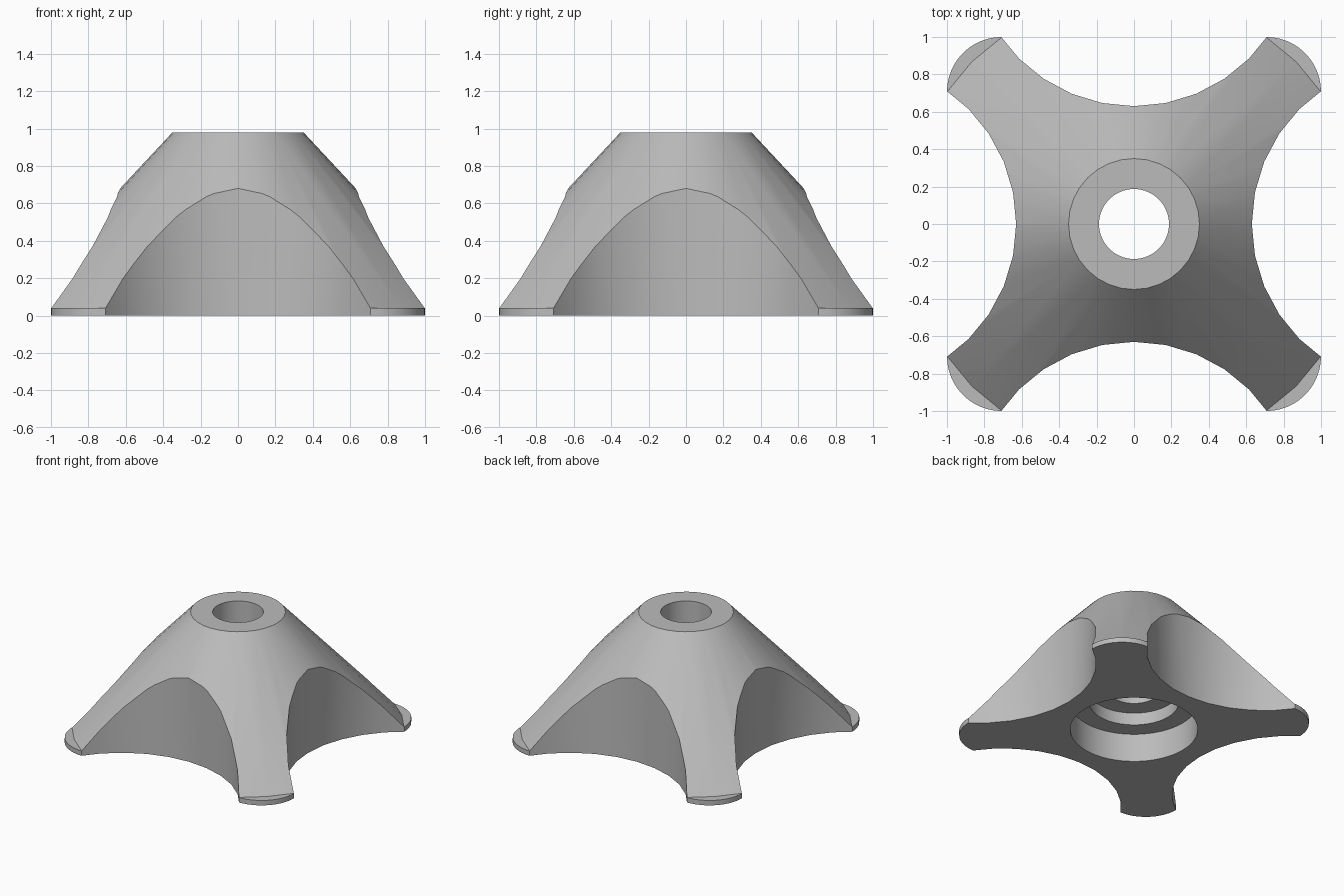
import bpy
from math import cos, sin, pi, radians

if "Cube" in bpy.data.objects:
    bpy.data.objects.remove(bpy.data.objects["Cube"], do_unlink=True)

grey = bpy.data.materials.new("plain_grey")
grey.use_nodes = True
grey.diffuse_color = (0.5, 0.5, 0.5, 1)
grey.node_tree.nodes["Principled BSDF"].inputs["Base Color"].default_value = (0.5, 0.5, 0.5, 1)


def new_object(name, verts, faces):
    mesh = bpy.data.meshes.new(name)
    mesh.from_pydata(verts, [], faces)
    mesh.materials.append(grey)
    obj = bpy.data.objects.new(name, mesh)
    bpy.context.collection.objects.link(obj)
    return obj


def lathe(name, profile, steps, x=0, y=0):
    """Closed solid from (radius, height) rings, listed from bottom to top."""
    verts = [(x + r * cos(2 * pi * i / steps), y + r * sin(2 * pi * i / steps), z)
             for r, z in profile for i in range(steps)]
    faces = [(k * steps + i, k * steps + (i + 1) % steps,
              (k + 1) * steps + (i + 1) % steps, (k + 1) * steps + i)
             for k in range(len(profile) - 1) for i in range(steps)]
    last = (len(profile) - 1) * steps
    faces += [tuple(reversed(range(steps))), tuple(range(last, last + steps))]
    return new_object(name, verts, faces)


def rounded_square(name, half, radius, height, steps=12):
    outline = []
    for corner in range(4):
        mid = radians(45 + 90 * corner)
        cx = (half - radius) * (1 if cos(mid) > 0 else -1)
        cy = (half - radius) * (1 if sin(mid) > 0 else -1)
        for i in range(steps + 1):
            a = mid - pi / 4 + pi / 2 * i / steps
            outline.append((cx + radius * cos(a), cy + radius * sin(a)))
    n = len(outline)
    verts = [(px, py, z) for z in (0, height) for px, py in outline]
    faces = [(i, (i + 1) % n, n + (i + 1) % n, n + i) for i in range(n)]
    faces += [tuple(reversed(range(n))), tuple(range(n, 2 * n))]
    return new_object(name, verts, faces)


def combine(target, tool, operation):
    tool.hide_render = True
    mod = target.modifiers.new(operation.lower(), "BOOLEAN")
    mod.operation, mod.solver, mod.object = operation, "EXACT", tool
    bpy.context.view_layer.objects.active = target
    bpy.ops.object.modifier_apply(modifier=mod.name)
    bpy.data.objects.remove(tool, do_unlink=True)


# Thin rounded base plate with the conical body on top
stand = rounded_square("four_legged_stand", 1.0, 0.293, 0.04)
cone = lathe("cone", [(1.2265, 0.01), (1.2265, 0.04), (0.35, 0.98)], 32)
combine(stand, cone, "UNION")

# Four round side cut-outs that leave the legs
for k in range(4):
    a = k * pi / 2
    arch = lathe("arch_cutter", [(0.87, -0.2), (0.87, 1.2)], 32, 1.5 * cos(a), 1.5 * sin(a))
    combine(stand, arch, "DIFFERENCE")

# Stepped centre bore, wide at the bottom
bore = lathe("bore_cutter", [(0.47, -0.1), (0.47, 0.23), (0.33, 0.23), (0.33, 0.33),
                             (0.187, 0.33), (0.187, 1.1)], 64)
combine(stand, bore, "DIFFERENCE")

# Smooth curved walls, crisp rims
bpy.ops.object.select_all(action="DESELECT")
stand.select_set(True)
bpy.context.view_layer.objects.active = stand
bpy.ops.object.shade_smooth_by_angle(angle=radians(30))
